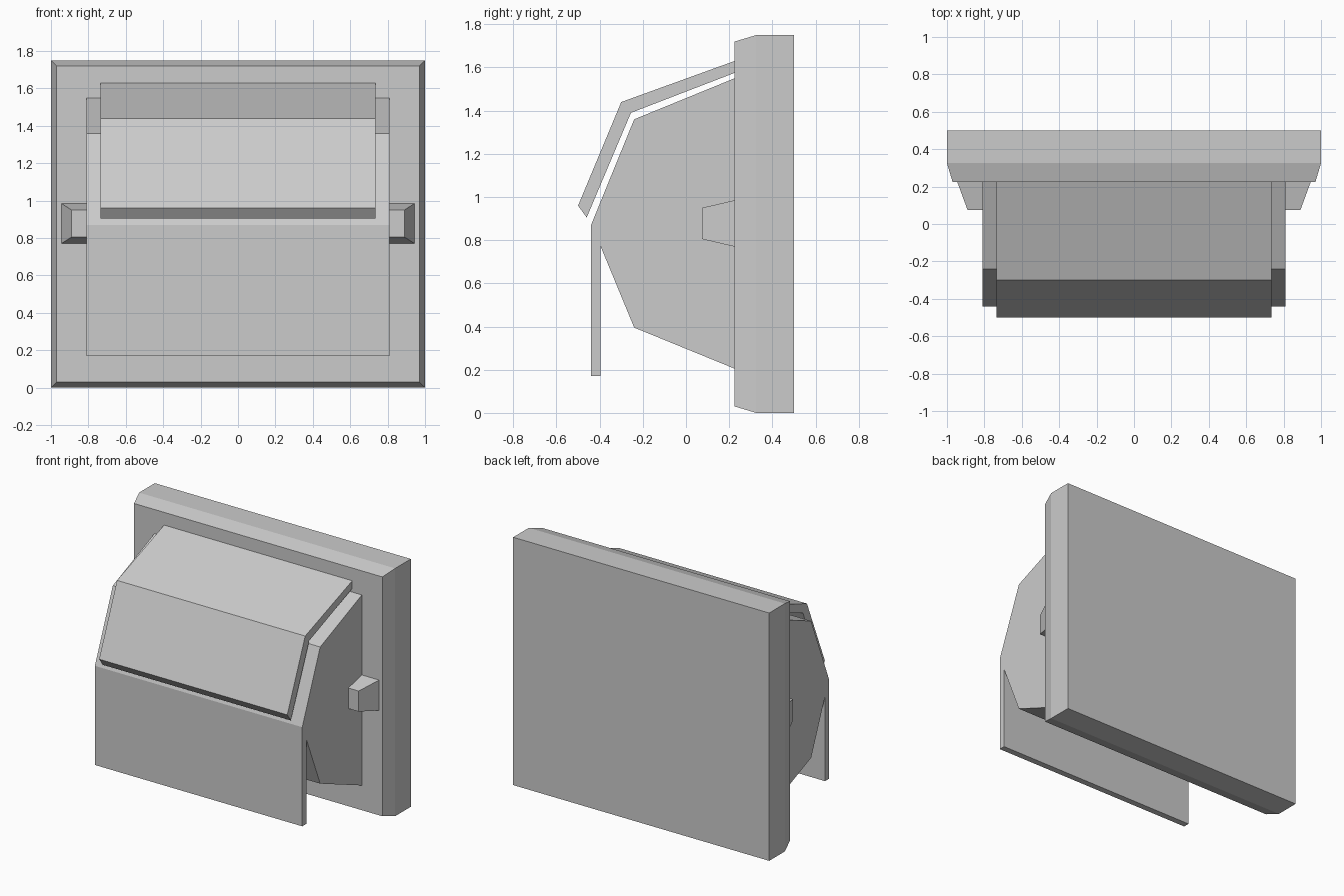
import bpy
import bmesh

cube = bpy.data.objects.get("Cube")
if cube:
    bpy.data.objects.remove(cube, do_unlink=True)

grey = bpy.data.materials.new("light_grey")
grey.use_nodes = True
GREY = (0.6, 0.6, 0.6, 1.0)
grey.diffuse_color = GREY
grey.node_tree.nodes["Principled BSDF"].inputs["Base Color"].default_value = GREY


def loft(name, loops):
    """Skin matching loops of points and close both ends."""
    bm = bmesh.new()
    rings = [[bm.verts.new(p) for p in loop] for loop in loops]
    for a, b in zip(rings, rings[1:]):
        n = len(a)
        for i in range(n):
            j = (i + 1) % n
            bm.faces.new((a[i], a[j], b[j], b[i]))
    bm.faces.new(rings[0])
    bm.faces.new(rings[-1])
    bmesh.ops.recalc_face_normals(bm, faces=bm.faces)
    mesh = bpy.data.meshes.new(name)
    bm.to_mesh(mesh)
    bm.free()
    mesh.materials.append(grey)
    obj = bpy.data.objects.new(name, mesh)
    bpy.context.collection.objects.link(obj)
    return obj


def rect(half_x, y, z0, z1):
    return [(-half_x, y, z0), (half_x, y, z0), (half_x, y, z1), (-half_x, y, z1)]


def extrude_profile(name, half_x, profile):
    return loft(name, [[(x, y, z) for y, z in profile] for x in (-half_x, half_x)])


# Wall plate with chamfered front rim
loft("back_plate", [rect(1.0, 0.5, 0, 1.75),
                    rect(1.0, 0.325, 0, 1.75),
                    rect(0.97, 0.225, 0.03, 1.72)])

# Angular housing with a thin apron hanging from its front
extrude_profile("housing", 0.81, [
    (0.225, 1.55), (-0.24, 1.36), (-0.44, 0.87), (-0.44, 0.17),
    (-0.395, 0.17), (-0.395, 0.77), (-0.24, 0.395), (0.225, 0.205)])

# Bent cover floating just above the housing
extrude_profile("cover_flap", 0.735, [
    (0.225, 1.63), (-0.3, 1.44), (-0.5, 0.96),
    (-0.46, 0.905), (-0.255, 1.39), (0.225, 1.575)])

# Tapered crossbar whose ends show as lugs on both sides
loft("side_lugs", [rect(0.945, 0.225, 0.77, 0.985),
                   rect(0.89, 0.075, 0.805, 0.95)])
